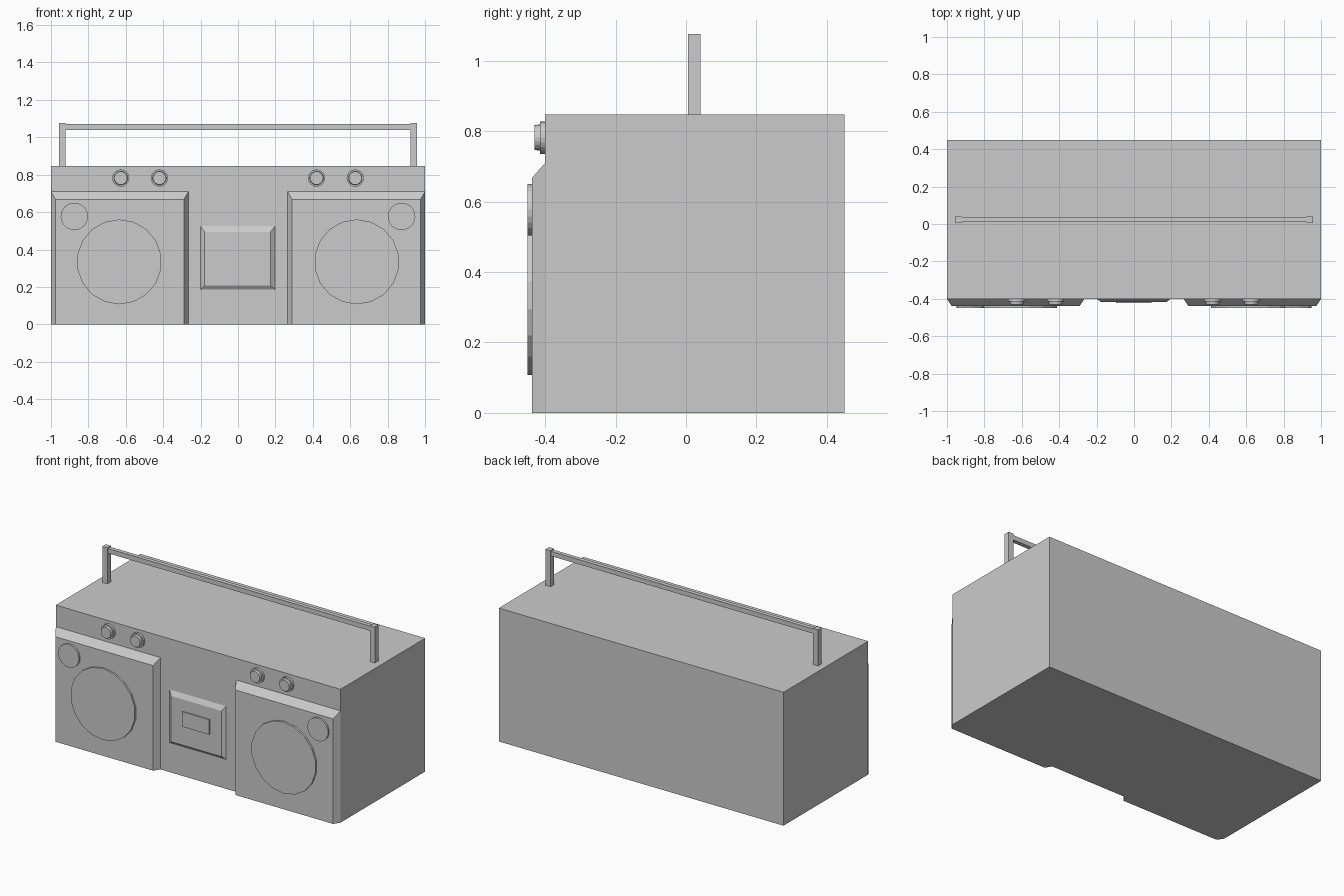
import bpy, bmesh, math
from mathutils import Matrix

if "Cube" in bpy.data.objects:
    bpy.data.objects.remove(bpy.data.objects["Cube"])


def finish(name, bm):
    bmesh.ops.recalc_face_normals(bm, faces=bm.faces)
    me = bpy.data.meshes.new(name)
    bm.to_mesh(me)
    bm.free()
    ob = bpy.data.objects.new(name, me)
    bpy.context.collection.objects.link(ob)
    return ob


def panel(name, back, front, y0, y1):
    """Block between a back and a front rectangle, each (x0, x1, z0, z1)."""
    bm = bmesh.new()
    loops = []
    for (x0, x1, z0, z1), y in ((back, y0), (front, y1)):
        loops.append([bm.verts.new((x, y, z)) for x, z in
                      ((x0, z0), (x1, z0), (x1, z1), (x0, z1))])
    a, b = loops
    bm.faces.new(a)
    bm.faces.new(b)
    for i in range(4):
        j = (i + 1) % 4
        bm.faces.new((a[i], a[j], b[j], b[i]))
    return finish(name, bm)


def box(name, rect, y0, y1):
    return panel(name, rect, rect, y0, y1)


def disc(name, x, z, r, y0, y1, sides, r_front=None):
    """Cylinder or cone whose axis runs along y."""
    bm = bmesh.new()
    bmesh.ops.create_cone(
        bm, cap_ends=True, segments=sides, radius1=r,
        radius2=r if r_front is None else r_front, depth=y0 - y1,
        matrix=Matrix.Translation((x, (y0 + y1) / 2, z)) @ Matrix.Rotation(math.pi / 2, 4, 'X'))
    return finish(name, bm)


# Main case
box("case", (-1, 1, 0, 0.847), 0.45, -0.4)

for s, side in ((-1, "left"), (1, "right")):
    # Speaker panel with chamfered sides and top
    panel(side + "_speaker_panel", (s * 0.265, s * 1.0, 0, 0.71),
          (s * 0.29, s * 0.975, 0, 0.667), -0.4, -0.438)
    # Woofer and tweeter discs
    disc(side + "_woofer", s * 0.635, 0.334, 0.227, -0.43, -0.45, 18)
    disc(side + "_tweeter", s * 0.875, 0.577, 0.073, -0.43, -0.45, 24)
    # Control knobs
    for x, label in ((0.42, "inner"), (0.627, "outer")):
        disc(f"{side}_{label}_knob_base", s * x, 0.782, 0.046, -0.39, -0.415, 20)
        disc(f"{side}_{label}_knob_cap", s * x, 0.782, 0.038, -0.41, -0.431, 20, 0.035)
    # Handle post
    box(side + "_handle_post", (s * 0.922, s * 0.957, 0.84, 1.076), 0.041, 0.006)

# Handle bar
box("handle_bar", (-0.93, 0.93, 1.04, 1.07), 0.037, 0.011)

# Cassette door and its window
panel("cassette_door", (-0.2, 0.197, 0.185, 0.525),
      (-0.178, 0.175, 0.208, 0.495), -0.4, -0.416)
box("cassette_window", (-0.096, 0.093, 0.325, 0.42), -0.41, -0.423)
